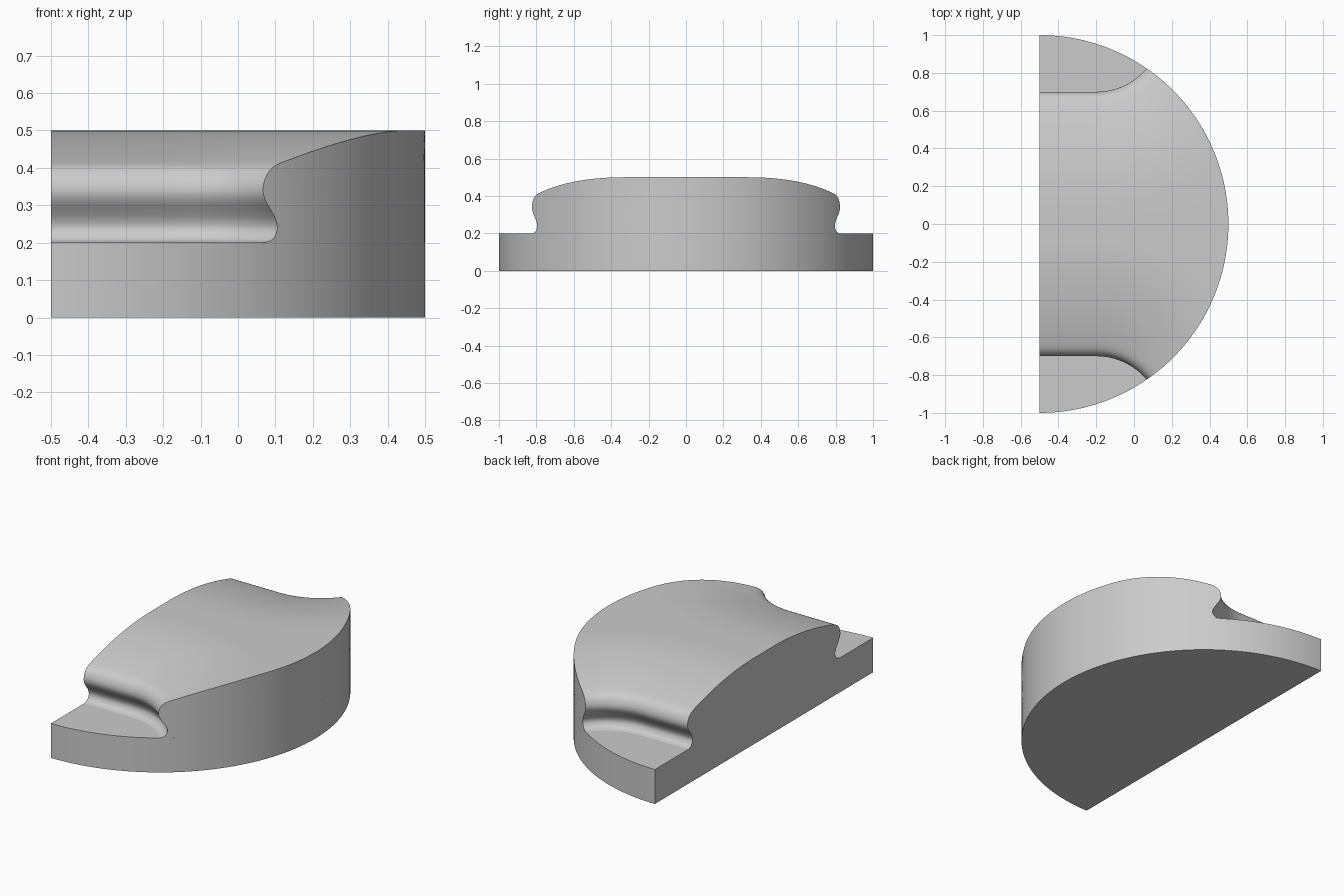
import bpy, bmesh, math

cube = bpy.data.objects.get("Cube")
if cube:
    bpy.data.objects.remove(cube, do_unlink=True)

CUT_X = -0.5          # flat side, also the centre line of the half disc
LEDGE_Z, TOP_Z = 0.2, 0.5
BEND_X, BEND_Y, BEND_R = -0.2, 1.05, 0.35   # centre and radius of the flank's bend
CROWN = 0.62          # inward offset where the top becomes flat

grey = bpy.data.materials.new("plain grey")
grey.use_nodes = True
grey.diffuse_color = (0.6, 0.6, 0.6, 1)
grey.node_tree.nodes["Principled BSDF"].inputs["Base Color"].default_value = (0.6, 0.6, 0.6, 1)


def loft(name, loops):
    """Join equal closed loops with quads and cap both ends."""
    bm = bmesh.new()
    rings = [[bm.verts.new(p) for p in loop] for loop in loops]
    n = len(rings[0])
    for low, high in zip(rings, rings[1:]):
        for i in range(n):
            j = (i + 1) % n
            bm.faces.new((low[i], low[j], high[j], high[i]))
    bm.faces.new(rings[0][::-1])
    bm.faces.new(rings[-1])
    bmesh.ops.recalc_face_normals(bm, faces=bm.faces)
    mesh = bpy.data.meshes.new(name)
    bm.to_mesh(mesh)
    bm.free()
    mesh.materials.append(grey)
    obj = bpy.data.objects.new(name, mesh)
    bpy.context.collection.objects.link(obj)
    bpy.ops.object.select_all(action='DESELECT')
    obj.select_set(True)
    bpy.context.view_layer.objects.active = obj
    bpy.ops.object.shade_smooth_by_angle(angle=math.radians(30))
    return obj


def rim(start, z, steps):
    """Points on the round rim from -start to +start."""
    return [(CUT_X + math.cos(a), math.sin(a), z)
            for a in (start * (2 * i / steps - 1) for i in range(steps + 1))]


def spline(points, steps):
    """Smooth curve through the given points."""
    ext = [points[0]] + points + [points[-1]]
    out = []
    for p0, p1, p2, p3 in zip(ext, ext[1:], ext[2:], ext[3:]):
        for k in range(steps):
            t = k / steps
            out.append(tuple(
                b + t / 2 * (c - a + t * (2 * a - 5 * b + 4 * c - d + t * (3 * (b - c) + d - a)))
                for a, b, c, d in zip(p0, p1, p2, p3)))
    return out + [points[-1]]


def section(inset, z):
    """Outline of the raised body at one height."""
    r = BEND_R + inset
    # Angle at which the bent flank meets the round rim
    cx, cy = BEND_X - CUT_X, BEND_Y
    dist = math.hypot(cx, cy)
    end = math.atan2(cy, cx) - math.acos((1 - dist ** 2 - r ** 2) / (2 * r * dist))
    back = [(CUT_X + (BEND_X - CUT_X) * i / 4, BEND_Y - r, z) for i in range(4)]
    for i in range(25):
        a = -math.pi / 2 + (end + math.pi / 2) * i / 24
        back.append((BEND_X + r * math.cos(a), BEND_Y + r * math.sin(a), z))
    front = [(x, -y, z) for x, y, z in back]
    x, y, _ = back[-1]
    wall = rim(math.atan2(y, x - CUT_X), z, 64)
    return front + wall[1:-1] + back[::-1]


# Half-round base with the two ledges
loft("base", [rim(math.pi / 2, z, 96) for z in (0, LEDGE_Z)])

# Flank profile: fillet, neck groove and rounded shoulder, as (inset, height)
flank = spline([(0.006, LEDGE_Z), (0.03, 0.208), (0.043, 0.225), (0.047, 0.243),
                (0.041, 0.263), (0.028, 0.284), (0.012, 0.306), (0.003, 0.324),
                (0, 0.341), (0.003, 0.361), (0.014, 0.384), (0.032, 0.401),
                (0.055, 0.412)], 3)

# Gentle crown rising to the flat top
first, rise = flank[-1][0], TOP_Z - flank[-1][1]
crown = []
for i in range(1, 25):
    t = i / 24
    crown.append((first + (CROWN - first) * t, TOP_Z - rise * (1 - t) ** 2))

loft("raised_body", [section(d, z) for d, z in flank + crown])
